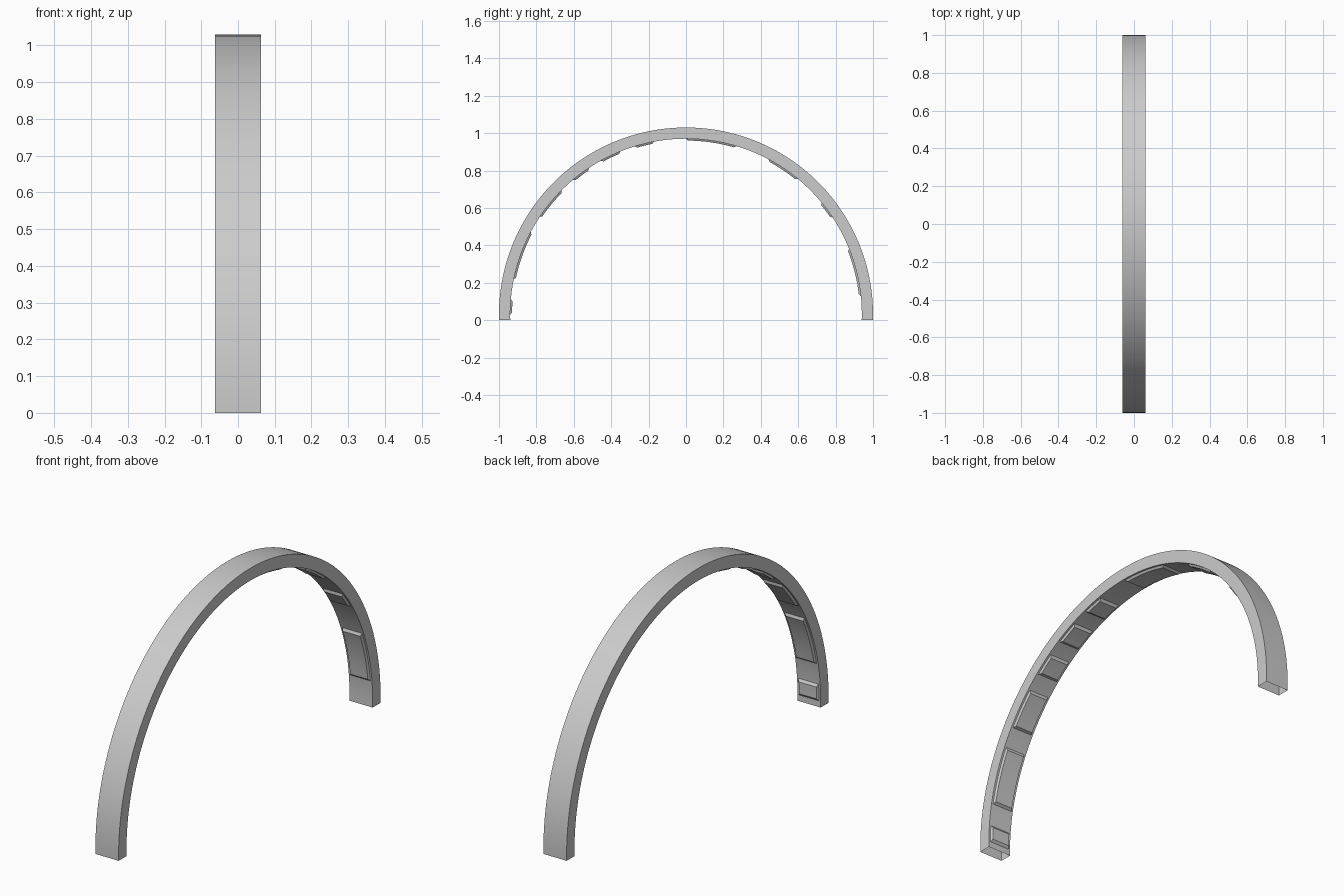
import bpy, bmesh
from math import sin, cos, radians, asin, degrees

if "Cube" in bpy.data.objects:
    bpy.data.objects.remove(bpy.data.objects["Cube"])

CZ = 0.03            # height of the arc centre
R_OUT, R_IN = 1.0, 0.94
HALF_W = 0.062


def point(x, r, deg):
    a = radians(deg)
    return (x, -r * cos(a), max(0.0, CZ + r * sin(a)))


def sweep(name, rings, closed):
    """Skin a list of (half width, radius, angle) section rings."""
    bm = bmesh.new()
    rows = [[bm.verts.new(p) for p in ring] for ring in rings]
    n = len(rows[0])
    for a, b in zip(rows, rows[1:]):
        for i in range(n if closed else n - 1):
            j = (i + 1) % n
            bm.faces.new((a[i], a[j], b[j], b[i]))
    if not closed:
        bm.faces.new(rows[0])
        bm.faces.new(rows[-1])
    bmesh.ops.recalc_face_normals(bm, faces=bm.faces)
    mesh = bpy.data.meshes.new(name)
    bm.to_mesh(mesh)
    bm.free()
    ob = bpy.data.objects.new(name, mesh)
    bpy.context.collection.objects.link(ob)
    bpy.context.view_layer.objects.active = ob
    ob.select_set(True)
    bpy.ops.object.shade_smooth_by_angle(angle=radians(20))
    ob.select_set(False)
    return ob


# Hollow arch band, open at both feet
SEG = 96
rings = []
for i in range(SEG + 1):
    t = i / SEG
    ring = []
    for x, r in ((-HALF_W, R_OUT), (HALF_W, R_OUT), (HALF_W, R_IN), (-HALF_W, R_IN)):
        s = degrees(asin(CZ / r))
        ring.append(point(x, r, -s + t * (180 + 2 * s)))
    rings.append(ring)
sweep("arch_band", rings, True)

# Raised panels with sloped edges along the inner face (start, end angle)
PANELS = [(0, 5), (11.5, 28), (33.7, 45), (50, 56.5), (61, 68), (73, 79.5),
          (90, 106.7), (118, 129.5), (140.5, 146.5), (158, 174)]
BASE_W, TOP_W, DEPTH, SLOPE = 0.053, 0.047, 0.010, 0.7
for k, (a0, a1) in enumerate(PANELS):
    steps = max(3, round((a1 - a0) / 2))
    rings = []
    for i in range(steps + 1):
        t = i / steps
        base = a0 + t * (a1 - a0)
        top = a0 + SLOPE + t * (a1 - a0 - 2 * SLOPE)
        rings.append([point(-BASE_W, R_IN, base), point(-TOP_W, R_IN - DEPTH, top),
                      point(TOP_W, R_IN - DEPTH, top), point(BASE_W, R_IN, base)])
    sweep(f"inner_panel_{k + 1}", rings, False)
